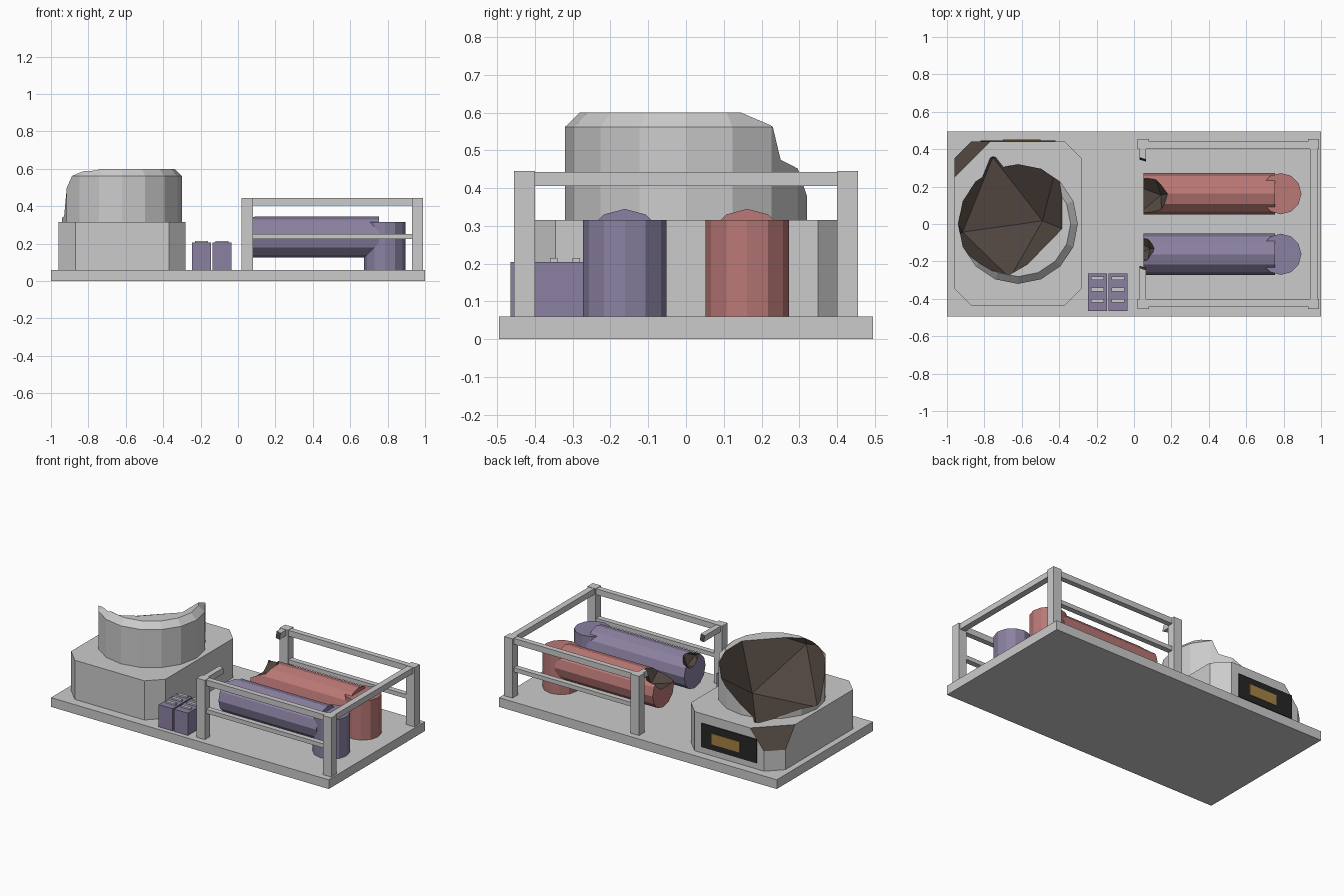
import bpy, bmesh, math
from mathutils import Vector, Matrix

if "Cube" in bpy.data.objects:
    bpy.data.objects.remove(bpy.data.objects["Cube"])


def material(name, rgb):
    m = bpy.data.materials.new(name)
    m.diffuse_color = (*rgb, 1)
    m.use_nodes = True
    m.node_tree.nodes["Principled BSDF"].inputs["Base Color"].default_value = m.diffuse_color
    return m


DARK = material("broken_inside", (0.08, 0.06, 0.05))
RED = material("red_pipe", (0.49, 0.19, 0.18))
PURPLE = material("purple_paint", (0.26, 0.22, 0.36))
BLACK = material("black_panel", (0.02, 0.02, 0.02))
GOLD = material("amber_display", (0.38, 0.22, 0.06))


def finish(name, bm, mat=None):
    # slot 0 is the paint, slot 1 the exposed broken inside
    bmesh.ops.recalc_face_normals(bm, faces=bm.faces)
    me = bpy.data.meshes.new(name)
    bm.to_mesh(me)
    bm.free()
    me.materials.append(mat)
    me.materials.append(DARK)
    ob = bpy.data.objects.new(name, me)
    bpy.context.collection.objects.link(ob)
    return ob


def box(name, lo, hi, mat=None):
    lo, hi = Vector(lo), Vector(hi)
    bm = bmesh.new()
    bmesh.ops.create_cube(bm, size=1, matrix=Matrix.Translation((lo + hi) / 2)
                          @ Matrix.Diagonal((*(hi - lo), 1)))
    return finish(name, bm, mat)


def cylinder(name, a, b, r, sides, mat=None, bevel=0):
    a, b = Vector(a), Vector(b)
    bm = bmesh.new()
    bmesh.ops.create_cone(bm, cap_ends=True, segments=sides, radius1=r, radius2=r,
                          depth=(b - a).length)
    if bevel:
        top = [e for e in bm.edges if all(v.co.z > 0 for v in e.verts)]
        bmesh.ops.bevel(bm, geom=top, offset=bevel, segments=1, affect='EDGES')
    turn = Matrix.Rotation(math.pi / 2, 4, 'Y') if abs(b.x - a.x) > 0.01 else Matrix()
    bm.transform(Matrix.Translation((a + b) / 2) @ turn)
    return finish(name, bm, mat)


def slice_off(ob, point, normal):
    # cut away everything on the normal side and cap it with the dark inside
    bm = bmesh.new()
    bm.from_mesh(ob.data)
    res = bmesh.ops.bisect_plane(bm, geom=bm.verts[:] + bm.edges[:] + bm.faces[:],
                                 plane_co=point, plane_no=normal, clear_outer=True)
    rim = [g for g in res['geom_cut'] if isinstance(g, bmesh.types.BMEdge)]
    for f in bmesh.ops.contextual_create(bm, geom=rim)['faces']:
        f.material_index = 1
    bmesh.ops.recalc_face_normals(bm, faces=bm.faces)
    bm.to_mesh(ob.data)
    bm.free()


def crater(targets, centre, r, spin):
    # bite out a 20-sided lump lying on one face, one floor corner at angle spin
    bm = bmesh.new()
    bmesh.ops.create_icosphere(bm, subdivisions=1, radius=r)
    bm.faces.ensure_lookup_table()
    bm.normal_update()
    face = bm.faces[0]
    down = face.normal.rotation_difference(Vector((0, 0, -1))).to_matrix().to_4x4()
    bm.transform(down)
    corner = face.verts[0].co
    turn = math.radians(spin) - math.atan2(corner.y, corner.x)
    bm.transform(Matrix.Translation(centre) @ Matrix.Rotation(turn, 4, 'Z'))
    for f in bm.faces:
        f.material_index = 1
    cutter = finish("cutter", bm)
    cutter.hide_render = True
    for ob in targets:
        mod = ob.modifiers.new("bite", 'BOOLEAN')
        mod.operation = 'DIFFERENCE'
        mod.solver = 'EXACT'
        mod.object = cutter
        bpy.context.view_layer.objects.active = ob
        bpy.ops.object.modifier_apply(modifier=mod.name)
    bpy.data.objects.remove(cutter)


# Base slab
box("base", (-1, -0.495, 0), (1, 0.495, 0.06))

# Housing with chamfered corners, one corner broken
housing = box("housing", (-0.96, -0.435, 0.06), (-0.28, 0.44, 0.315))
bm = bmesh.new()
bm.from_mesh(housing.data)
upright = [e for e in bm.edges if abs(e.verts[0].co.z - e.verts[1].co.z) > 0.1]
bmesh.ops.bevel(bm, geom=upright, offset=0.09, segments=1, affect='EDGES')
bm.to_mesh(housing.data)
bm.free()
slice_off(housing, (-0.96, 0.25, 0.315), (-0.0238, 0.0238, 0.019))

# Broken drum on the housing
drum = cylinder("drum", (-0.62, 0, 0.31), (-0.62, 0, 0.6), 0.32, 16, bevel=0.038)
crater([drum, housing], (-0.72, 0.11, 0.63), 0.41, 98)

# Display on the back of the housing
box("display_panel", (-0.82, 0.43, 0.10), (-0.42, 0.446, 0.255), BLACK)
box("display_screen", (-0.70, 0.44, 0.14), (-0.50, 0.451, 0.21), GOLD)

# Two small control boxes with slats on top
for i, x in enumerate((-0.245, -0.135)):
    box(f"control_box_{i}", (x, -0.465, 0.06), (x + 0.1, -0.265, 0.205), PURPLE)
    for j, y in enumerate((-0.41, -0.35, -0.29)):
        box(f"slat_{i}_{j}", (x + 0.015, y - 0.01, 0.2), (x + 0.085, y + 0.01, 0.215))

# Elbow pipes, each with a damaged open end
for name, y, mat, centre, r, spin in (
        ("red", 0.162, RED, (0.06, 0.14, 0.36), 0.14, 10),
        ("purple", -0.162, PURPLE, (0.035, -0.13, 0.335), 0.08, 0)):
    pipe = cylinder(name + "_pipe", (0.05, y, 0.235), (0.755, y, 0.235), 0.11, 12, mat)
    cylinder(name + "_pipe_foot", (0.785, y, 0.06), (0.785, y, 0.315), 0.11, 12, mat)
    crater([pipe], centre, r, spin)

# Guard frame: posts, side rails, end rail
for s, side in ((-1, "front"), (1, "back")):
    for x, end in ((0.02, "left"), (0.93, "right")):
        ys = sorted((s * 0.4, s * 0.455))
        box(f"{side}_{end}_post", (x, ys[0], 0.06), (x + 0.06, ys[1], 0.445))
    ys = sorted((s * 0.405, s * 0.44))
    box(side + "_top_rail", (0.07, ys[0], 0.405), (0.94, ys[1], 0.443))
    box(side + "_middle_rail", (0.07, ys[0], 0.225), (0.94, ys[1], 0.252))
box("right_top_rail", (0.94, -0.41, 0.405), (0.98, 0.41, 0.443))

# Left rail is snapped: two stubs with slanted broken ends
stub = box("front_rail_stub", (0.03, -0.41, 0.405), (0.065, -0.15, 0.443))
slice_off(stub, (0.047, -0.235, 0.425), (0.3, 1, 0.3))
stub = box("back_rail_stub", (0.03, 0.25, 0.405), (0.065, 0.41, 0.443))
slice_off(stub, (0.047, 0.345, 0.425), (-0.3, -1, 0.3))
